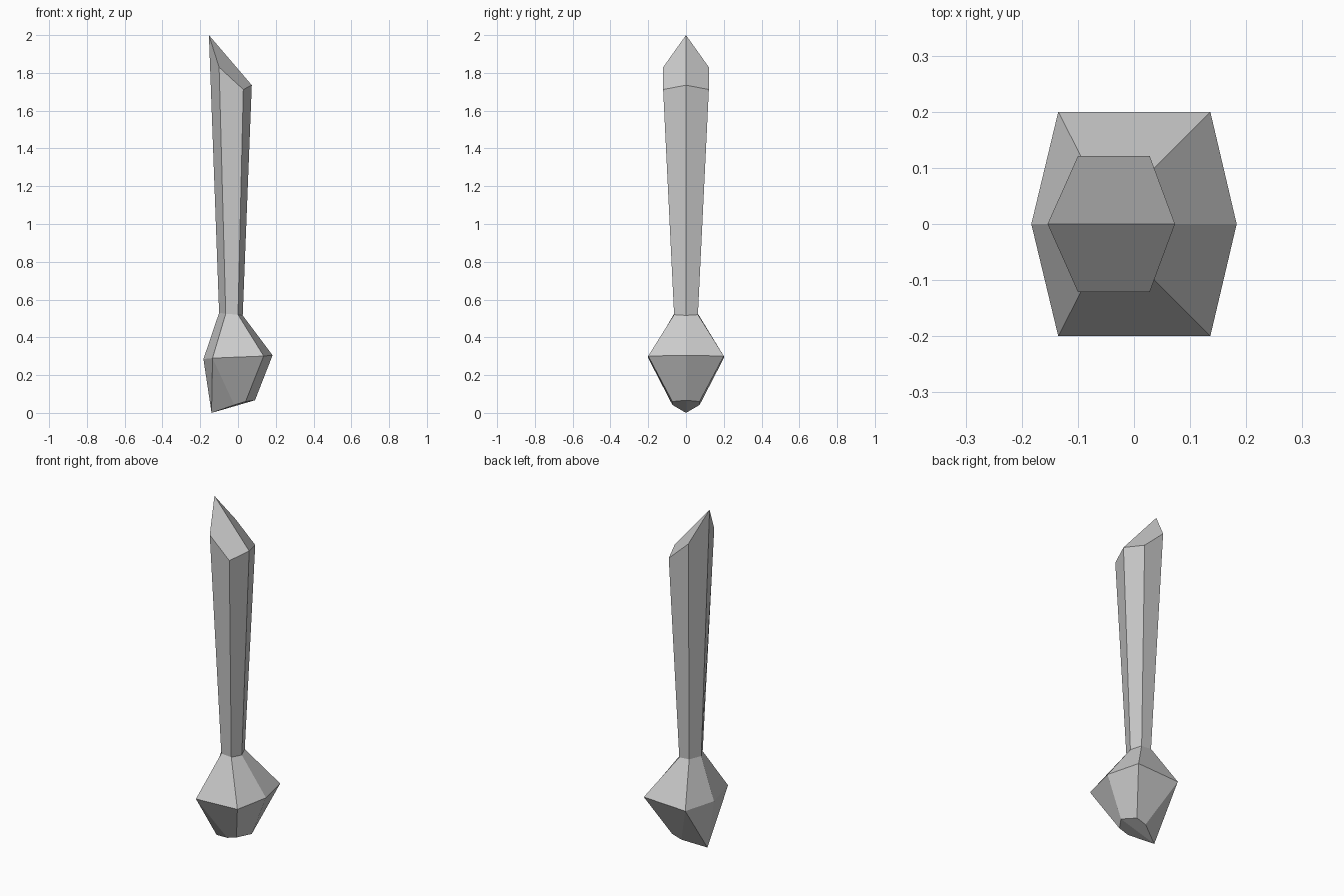
import bpy, bmesh

if "Cube" in bpy.data.objects:
    bpy.data.objects.remove(bpy.data.objects["Cube"])

# Each ring is a mirrored hexagon: left tip, left corner, right corner, right tip as (x, half-depth, z)
RINGS = [
    [(-.14, 0, 0), (-.02, .072, .042), (.04, .072, .06), (.09, 0, .067)],        # foot
    [(-.183, 0, .285), (-.135, .2, .29), (.136, .2, .301), (.183, 0, .305)],     # widest part
    [(-.10, 0, .53), (-.065, .063, .525), (.0, .063, .52), (.025, 0, .516)],     # neck
    [(-.154, 0, 2.0), (-.10, .121, 1.83), (.028, .121, 1.712), (.073, 0, 1.735)],  # slanted tip
]


def mirrored(half):
    front = [(x, -y, z) for x, y, z in half]
    back = [half[2], half[1]]
    return front + back


bm = bmesh.new()
rings = [[bm.verts.new(p) for p in mirrored(r)] for r in RINGS]

# Side faces; the twisted left faces of the foot are split along their ridge
for level, (a, b) in enumerate(zip(rings, rings[1:])):
    for i in range(6):
        j = (i + 1) % 6
        if level == 0 and i == 0:
            bm.faces.new((a[i], a[j], b[j]))
            bm.faces.new((a[i], b[j], b[i]))
        elif level == 0 and i == 5:
            bm.faces.new((a[i], a[j], b[i]))
            bm.faces.new((a[j], b[j], b[i]))
        else:
            bm.faces.new((a[i], a[j], b[j], b[i]))

# End caps, creased along the middle
for r in (rings[0], rings[-1]):
    bm.faces.new((r[0], r[1], r[2], r[3]))
    bm.faces.new((r[3], r[4], r[5], r[0]))

bmesh.ops.recalc_face_normals(bm, faces=bm.faces)
mesh = bpy.data.meshes.new("crystal_club")
bm.to_mesh(mesh)
bm.free()
bpy.context.collection.objects.link(bpy.data.objects.new("crystal_club", mesh))
